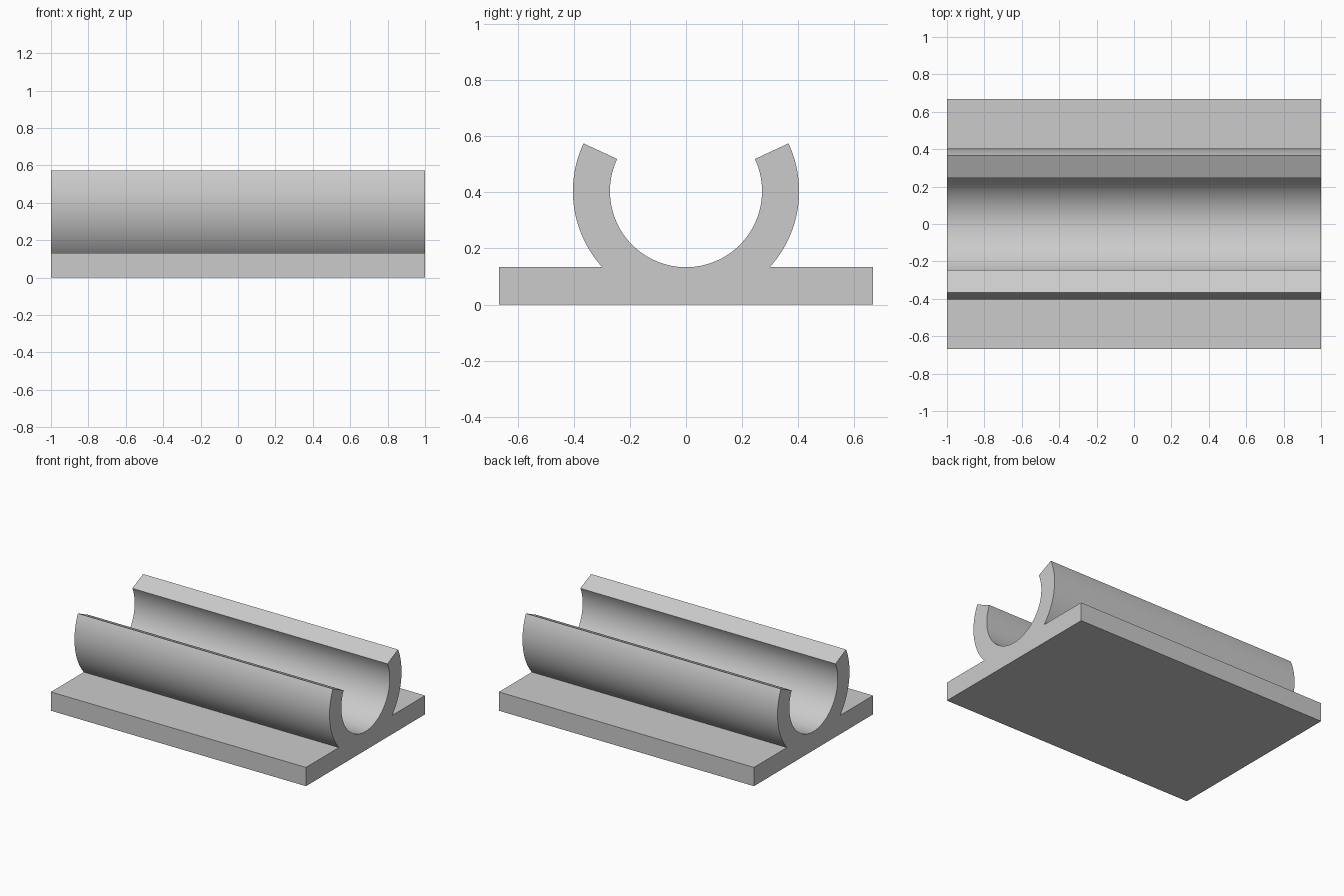
import bpy
import bmesh
from math import asin, cos, radians, sin

cube = bpy.data.objects.get("Cube")
if cube:
    bpy.data.objects.remove(cube)

HALF_LENGTH = 1.0
HALF_WIDTH = 0.667
BASE_TOP = 0.133
INNER, OUTER = 0.271, 0.403
CENTRE_Z = BASE_TOP + INNER
LIP_ANGLE = radians(25)
STEPS = 40


def arc(radius, start, end):
    """Points (y, z) on a circle about the trough axis."""
    angles = [start + (end - start) * i / STEPS for i in range(STEPS + 1)]
    return [(radius * cos(a), CENTRE_Z + radius * sin(a)) for a in angles]


# Half section: flat base, outer wall, lip, inner trough; then mirrored
foot_angle = -asin(INNER / OUTER)
half = [(HALF_WIDTH, 0), (HALF_WIDTH, BASE_TOP)]
half += arc(OUTER, foot_angle, LIP_ANGLE)
half += arc(INNER, LIP_ANGLE, radians(-90))
section = half + [(-y, z) for y, z in reversed(half[:-1])]

# Extrude the section along the length
bm = bmesh.new()
end_face = bm.faces.new([bm.verts.new((-HALF_LENGTH, y, z)) for y, z in section])
extruded = bmesh.ops.extrude_face_region(bm, geom=[end_face], use_keep_orig=True)
new_verts = [g for g in extruded["geom"] if isinstance(g, bmesh.types.BMVert)]
bmesh.ops.translate(bm, verts=new_verts, vec=(2 * HALF_LENGTH, 0, 0))
bmesh.ops.recalc_face_normals(bm, faces=bm.faces)
mesh = bpy.data.meshes.new("trough_holder")
bm.to_mesh(mesh)
bm.free()

holder = bpy.data.objects.new("trough_holder", mesh)
bpy.context.collection.objects.link(holder)

# Plain grey
grey = bpy.data.materials.new("light_grey")
grey.use_nodes = True
colour = (0.6, 0.6, 0.6, 1)
grey.diffuse_color = colour
grey.node_tree.nodes["Principled BSDF"].inputs["Base Color"].default_value = colour
mesh.materials.append(grey)

# Smooth curved walls, sharp edges
bpy.ops.object.select_all(action="DESELECT")
holder.select_set(True)
bpy.context.view_layer.objects.active = holder
bpy.ops.object.shade_smooth_by_angle(angle=radians(30))
